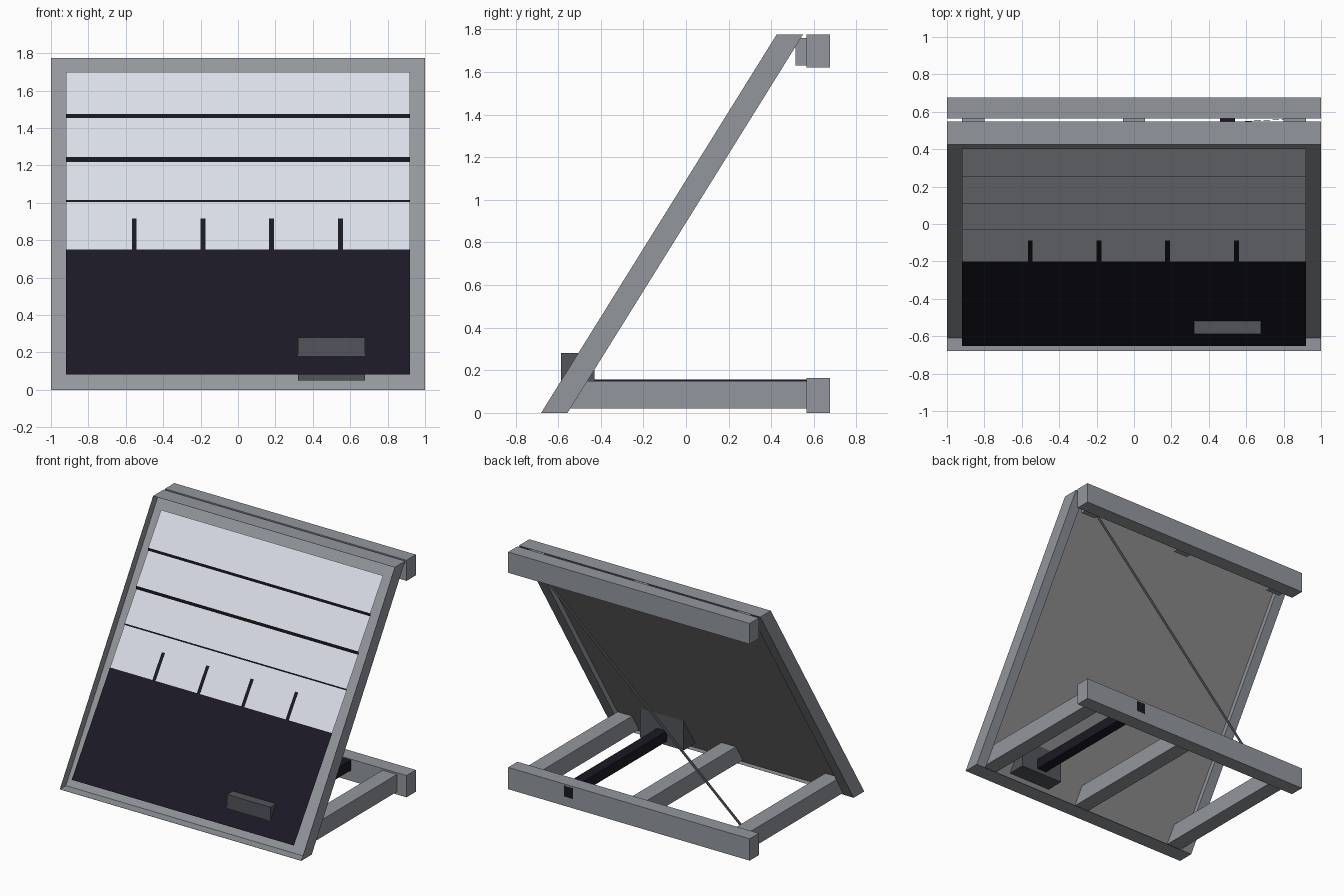
import bpy

if "Cube" in bpy.data.objects:
    bpy.data.objects.remove(bpy.data.objects["Cube"])

def material(name, rgb):
    m = bpy.data.materials.new(name)
    m.diffuse_color = (*rgb, 1)
    m.use_nodes = True
    m.node_tree.nodes["Principled BSDF"].inputs["Base Color"].default_value = m.diffuse_color
    return m


GREY = material("frame grey", (0.29, 0.31, 0.34))
BACK = material("back board grey", (0.29, 0.29, 0.30))
PALE = material("pale panel", (0.70, 0.73, 0.80))
NAVY = material("dark panel", (0.011, 0.010, 0.018))
BLACK = material("black trim", (0.009, 0.010, 0.014))
STEEL = material("dark steel", (0.085, 0.09, 0.105))


def make(name, verts, faces, mat):
    me = bpy.data.meshes.new(name)
    me.from_pydata(verts, [], faces)
    me.materials.append(mat)
    ob = bpy.data.objects.new(name, me)
    bpy.context.collection.objects.link(ob)
    return ob


def prism(name, x0, x1, profile, mat):
    """Extrude a (y, z) profile along x."""
    n = len(profile)
    verts = [(x, y, z) for x in (x0, x1) for y, z in profile]
    faces = [tuple(reversed(range(n))), tuple(range(n, 2 * n))]
    faces += [(i, (i + 1) % n, n + (i + 1) % n, n + i) for i in range(n)]
    return make(name, verts, faces, mat)


def box(name, x0, x1, y0, y1, z0, z1, mat):
    return prism(name, x0, x1, [(y0, z0), (y1, z0), (y1, z1), (y0, z1)], mat)


def sheet(name, x0, x1, low, high, mat):
    """Flat sheet facing the front, from a low to a high (y, z) line."""
    return make(name, [(x0, *low), (x1, *low), (x1, *high), (x0, *high)],
                [(0, 1, 2, 3)], mat)


H = 1.775
LEAN = 0.6225


def shell(z, off):
    return off + LEAN * z


def slope(name, x0, x1, z0, z1, off0, off1, mat):
    """Leaning slab following the frame."""
    prism(name, x0, x1, [(shell(z0, off0), z0), (shell(z0, off1), z0),
                         (shell(z1, off1), z1), (shell(z1, off0), z1)], mat)


def on_panel(z, off=0.0):
    return (-0.709 + 0.678 * z + off, z)


# Open tray frame: side walls with rear bars, floor, top and backing
for s, side in ((-1, "left"), (1, "right")):
    xs = sorted((s * 1.0, s * 0.999))
    slope(side + "_frame_wall", xs[0], xs[1], 0, H, -0.68, -0.556, GREY)
    xs = sorted((s * 0.999, s * 0.92))
    slope(side + "_frame_bar", xs[0], xs[1], 0.001, H - 0.001, -0.609, -0.556, GREY)
slope("frame_floor", -0.999, 0.999, 0, 0.001, -0.68, -0.556, GREY)
slope("frame_top", -0.999, 0.999, H - 0.001, H, -0.68, -0.556, GREY)
slope("frame_backing", -0.92, 0.92, 0.001, H - 0.001, -0.609, -0.602, GREY)
slope("back_board", -0.92, 0.92, 0.001, H - 0.001, -0.602, -0.598, BACK)

# Panel face: dark lower half, then stepped slats with black vertical risers
sheet("dark_lower_panel", -0.92, 0.92, on_panel(0.083), on_panel(0.751), NAVY)
start, lag = 0.751, 0.0
for i, (z, h) in enumerate(((1.004, 0.012), (1.219, 0.025), (1.453, 0.022), (1.70, 0))):
    sheet(f"pale_slat_{i + 1}", -0.92, 0.92, on_panel(start, lag), on_panel(z, lag), PALE)
    if h:
        y = on_panel(z, lag)[0]
        sheet(f"riser_{i + 1}", -0.92, 0.92, (y, z), (y, z + h), BLACK)
    start, lag = z + h, lag - 0.678 * h
for i, x in enumerate((-0.555, -0.187, 0.18, 0.548)):
    sheet(f"upright_bar_{i + 1}", x - 0.013, x + 0.013,
          on_panel(0.751, -0.002), on_panel(0.917, -0.002), BLACK)

# Rear rails
box("base_rear_rail", -1, 1, 0.565, 0.675, 0.0, 0.163, GREY)
box("top_rear_rail", -1, 1, 0.565, 0.675, 1.62, H, GREY)

# Base beams with sloping front ends, and spacers under the top rail
for name, x in (("left", -0.86), ("middle", 0.0), ("right", 0.86)):
    prism(name + "_base_beam", x - 0.06, x + 0.06,
          [(shell(0.02, -0.598), 0.02), (0.565, 0.02),
           (0.565, 0.15), (shell(0.15, -0.598), 0.15)], GREY)
    box(name + "_top_spacer", x - 0.06, x + 0.06, 0.515, 0.565, 1.63, 1.76, GREY)

# Drive box through the panel, and its dark arm
box("drive_box", 0.32, 0.68, -0.587, -0.43, 0.05, 0.28, STEEL)
box("drive_arm", 0.46, 0.54, -0.43, 0.565, 0.08, 0.157, NAVY)
box("drive_arm_end", 0.463, 0.537, 0.565, 0.676, 0.07, 0.15, BLACK)

# Thin flat diagonal brace at the back
W = 0.018
make("diagonal_brace",
     [(0.86 - W, 0.563, 1.67), (0.86 + W, 0.563, 1.67),
      (-0.83 + W, 0.47, 0.09), (-0.83 - W, 0.47, 0.09)], [(0, 1, 2, 3)], STEEL)
